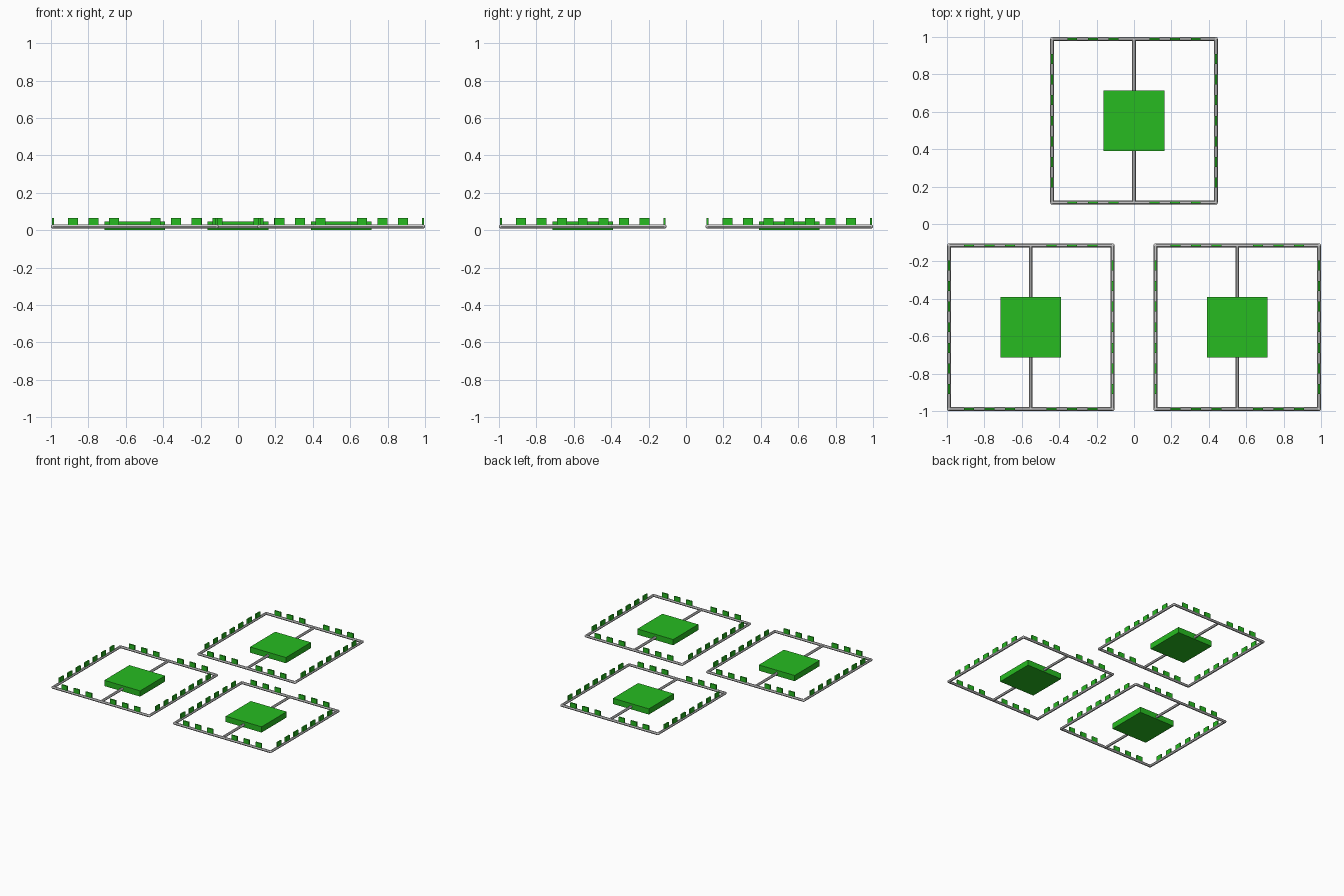
import bpy
from mathutils import Vector

if "Cube" in bpy.data.objects:
    bpy.data.objects.remove(bpy.data.objects["Cube"])

R = 0.0105          # tube radius
HALF = 0.4375       # frame centreline half size
C = 0.552           # tile centre offset
ZT = 0.02           # tube height

green = bpy.data.materials.new("green")
green.diffuse_color = (0.02, 0.5, 0.015, 1)
green.use_nodes = True
green.node_tree.nodes["Principled BSDF"].inputs["Base Color"].default_value = green.diffuse_color


def box(name, loc, size):
    bpy.ops.mesh.primitive_cube_add(size=1, location=loc)
    o = bpy.context.object
    o.name = name
    o.scale = size
    bpy.ops.object.transform_apply(location=False, rotation=False, scale=True)
    o.data.materials.append(green)


def tube(name, a, b):
    a, b = Vector(a), Vector(b)
    bpy.ops.mesh.primitive_cylinder_add(vertices=12, radius=R, depth=(b - a).length, location=(a + b) / 2)
    o = bpy.context.object
    o.name = name
    o.rotation_euler = (b - a).to_track_quat('Z', 'Y').to_euler()
    bpy.ops.object.shade_smooth_by_angle()


for cx, cy in ((0, C), (-C, -C), (C, -C)):
    # square tube frame with rounded corner joints
    for s in (-1, 1):
        tube("side_rail", (cx + s * HALF, cy - HALF, ZT), (cx + s * HALF, cy + HALF, ZT))
        tube("end_rail", (cx - HALF, cy + s * HALF, ZT), (cx + HALF, cy + s * HALF, ZT))
        for t in (-1, 1):
            bpy.ops.mesh.primitive_uv_sphere_add(segments=12, ring_count=8, radius=R,
                                                 location=(cx + s * HALF, cy + t * HALF, ZT))
            bpy.context.object.name = "corner_joint"
            bpy.ops.object.shade_smooth()
        # upright tabs; the end rails skip the middle where the rod meets
        for k in range(-3, 4):
            d = k * 0.11
            box("side_tab", (cx + s * HALF, cy + d, 0.0455), (0.011, 0.053, 0.041))
            if k:
                box("end_tab", (cx + d, cy + s * HALF, 0.0455), (0.053, 0.011, 0.041))
    # middle rod carrying the centre block
    tube("centre_rod", (cx, cy - HALF, ZT), (cx, cy + HALF, ZT))
    box("centre_block", (cx, cy, 0.0235), (0.326, 0.326, 0.047))
